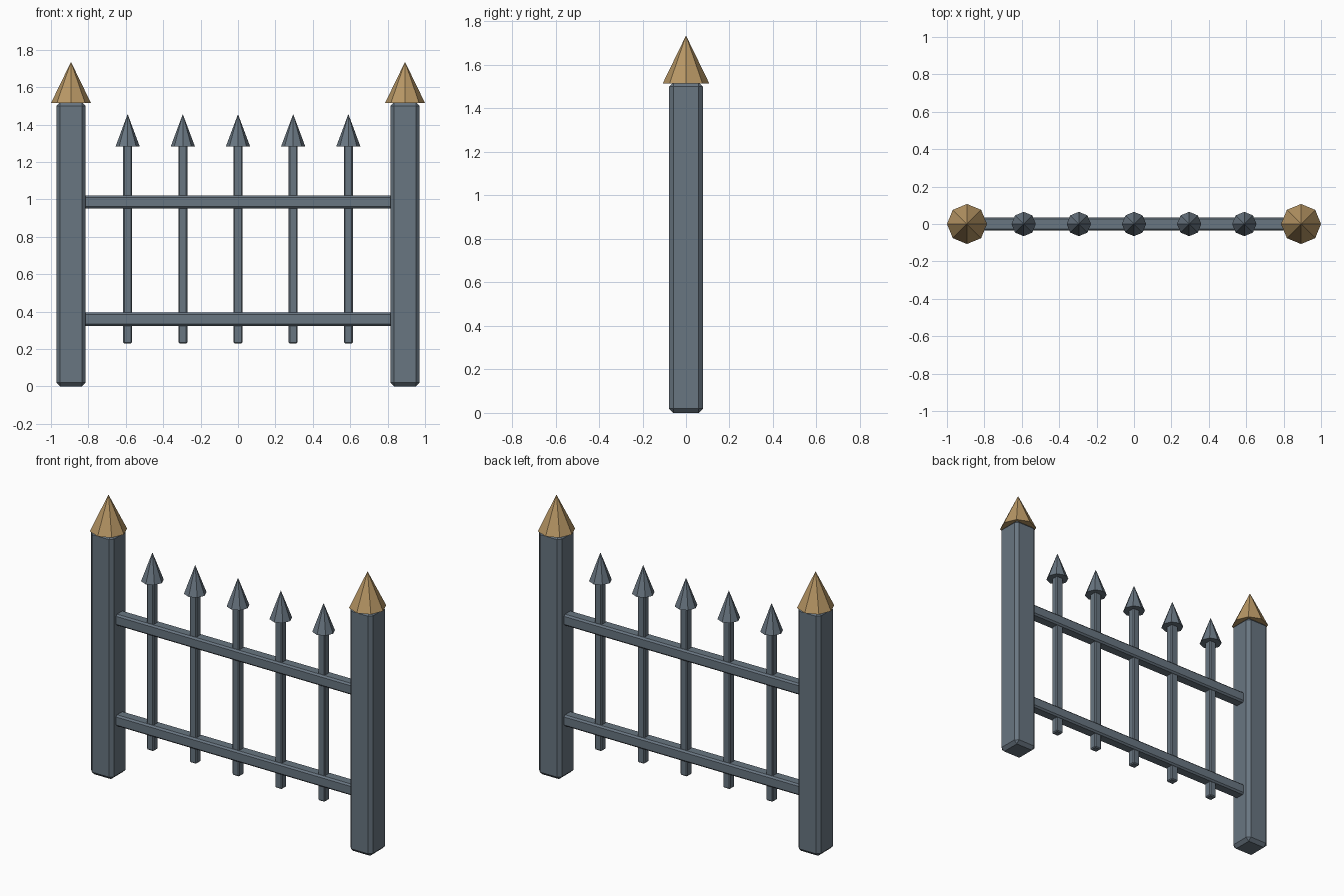
import bpy
import bmesh
from mathutils import Matrix

if "Cube" in bpy.data.objects:
    bpy.data.objects.remove(bpy.data.objects["Cube"])


def material(name, rgb):
    m = bpy.data.materials.new(name)
    m.diffuse_color = (*rgb, 1)
    m.use_nodes = True
    m.node_tree.nodes["Principled BSDF"].inputs["Base Color"].default_value = m.diffuse_color
    return m


IRON = material("iron", (0.14, 0.18, 0.22))
GOLD = material("gold", (0.48, 0.31, 0.13))


def finish(name, bm, mat):
    mesh = bpy.data.meshes.new(name)
    bm.to_mesh(mesh)
    bm.free()
    mesh.materials.append(mat)
    obj = bpy.data.objects.new(name, mesh)
    bpy.context.collection.objects.link(obj)
    return obj


def bar(name, center, size, bevel):
    """Box with a single flat chamfer on every edge."""
    bm = bmesh.new()
    bmesh.ops.create_cube(bm, size=1, matrix=Matrix.Translation(center) @ Matrix.Diagonal((*size, 1)))
    bmesh.ops.bevel(bm, geom=bm.edges[:], offset=bevel, segments=1, affect='EDGES')
    return finish(name, bm, IRON)


def spike(name, x, radius, z0, z1, mat):
    """Eight-sided cone with corners on the axes."""
    bm = bmesh.new()
    bmesh.ops.create_cone(bm, cap_ends=True, segments=8, radius1=radius, radius2=0,
                          depth=z1 - z0, matrix=Matrix.Translation((x, 0, (z0 + z1) / 2)))
    bmesh.ops.remove_doubles(bm, verts=bm.verts[:], dist=1e-5)
    return finish(name, bm, mat)


# Posts with gold caps
for side, x in (("left", -0.893), ("right", 0.893)):
    bar(f"post_{side}", (x, 0, 0.76), (0.156, 0.156, 1.52), 0.02)
    spike(f"post_cap_{side}", x, 0.107, 1.515, 1.735, GOLD)

# Horizontal rails
for name, z in (("lower", 0.359), ("upper", 0.986)):
    bar(f"rail_{name}", (0, 0, z), (1.70, 0.072, 0.07), 0.01)

# Pickets with spear tips
for i in range(5):
    x = (i - 2) * 0.295
    bar(f"picket_{i + 1}", (x, 0, 0.765), (0.048, 0.048, 1.07), 0.006)
    spike(f"picket_tip_{i + 1}", x, 0.065, 1.282, 1.456, IRON)
